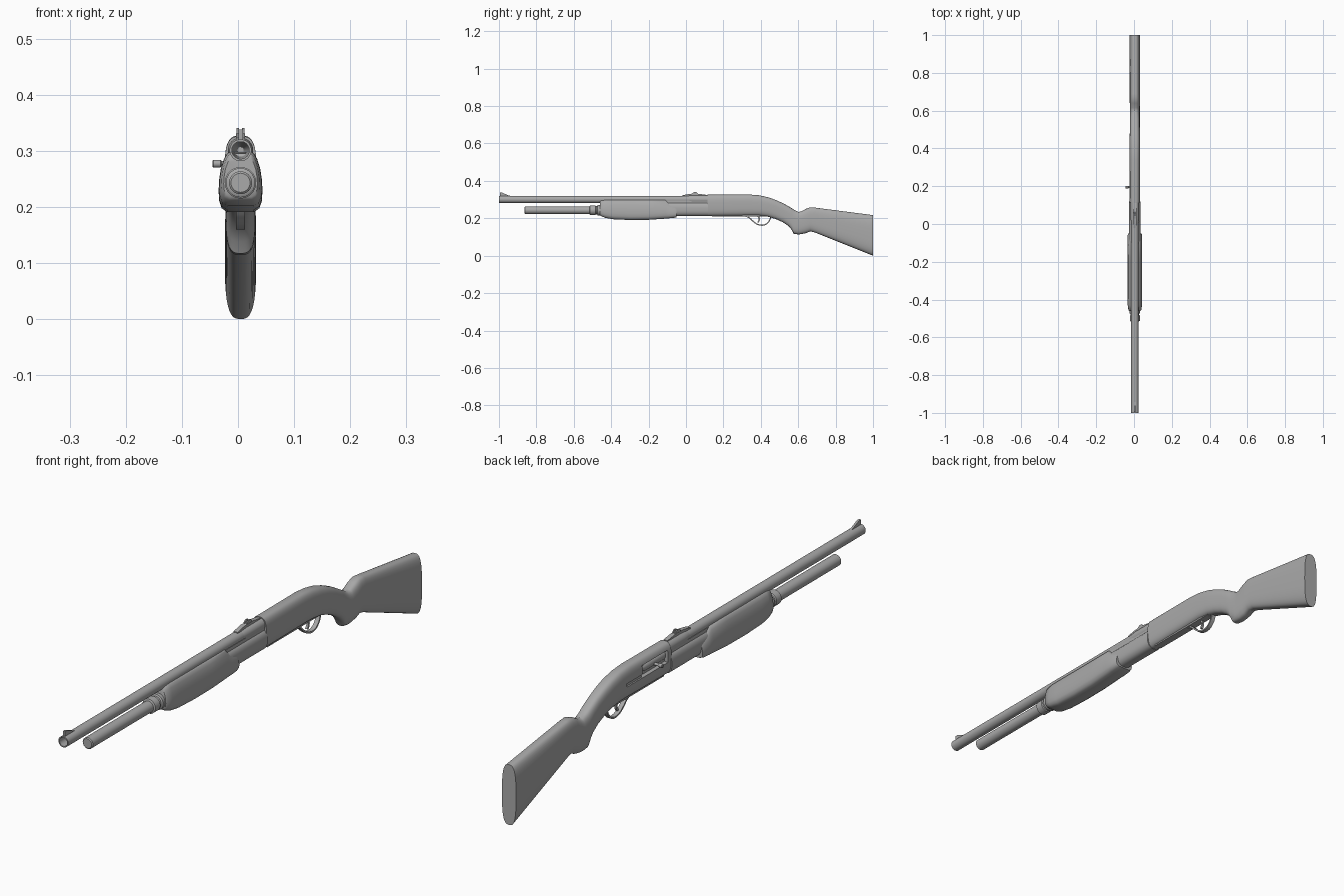
import bpy, bmesh, math
from mathutils import Vector, Matrix

cube = bpy.data.objects.get("Cube")
if cube:
    bpy.data.objects.remove(cube)

AXIS = 0.0045      # centre plane of the body
BARREL_Z = 0.301
TUBE_Z = 0.243

grey = bpy.data.materials.new("mid_grey")
grey.use_nodes = True
COLOUR = (0.4, 0.4, 0.4, 1)
grey.diffuse_color = COLOUR
grey.node_tree.nodes["Principled BSDF"].inputs["Base Color"].default_value = COLOUR


def finish(name, bm, angle=35):
    bmesh.ops.recalc_face_normals(bm, faces=bm.faces)
    mesh = bpy.data.meshes.new(name)
    bm.to_mesh(mesh)
    bm.free()
    ob = bpy.data.objects.new(name, mesh)
    bpy.context.collection.objects.link(ob)
    mesh.materials.append(grey)
    smooth(ob, angle)
    return ob


def smooth(ob, angle=35):
    bpy.ops.object.select_all(action='DESELECT')
    ob.select_set(True)
    bpy.context.view_layer.objects.active = ob
    bpy.ops.object.shade_smooth_by_angle(angle=math.radians(angle))


def skin(bm, rings, closed=False):
    rows = [[bm.verts.new(p) for p in ring] for ring in rings]
    pairs = list(zip(rows, rows[1:]))
    if closed:
        pairs.append((rows[-1], rows[0]))
    for a, b in pairs:
        n = len(a)
        for i in range(n):
            j = (i + 1) % n
            bm.faces.new((a[i], a[j], b[j], b[i]))
    if not closed:
        bm.faces.new(rows[0])
        bm.faces.new(rows[-1])


def oval(power, n=40):
    """Unit superellipse outline."""
    pts = []
    for i in range(n):
        t = math.tau * i / n
        c, s = math.cos(t), math.sin(t)
        pts.append((math.copysign(abs(c) ** (2 / power), c),
                    math.copysign(abs(s) ** (2 / power), s)))
    return pts


def loft(name, outline, sections, angle=35):
    """Sections are (y, bottom, top, half width)."""
    bm = bmesh.new()
    skin(bm, [[(AXIS + u * w, y, (lo + hi) / 2 + v * (hi - lo) / 2)
               for u, v in outline] for y, lo, hi, w in sections])
    return finish(name, bm, angle)


def lathe(name, profile, z, closed=False, n=32):
    """Profile of (y, radius) turned around the y direction."""
    bm = bmesh.new()
    skin(bm, [[(AXIS + r * math.cos(math.tau * i / n), y, z + r * math.sin(math.tau * i / n))
               for i in range(n)] for y, r in profile], closed)
    return finish(name, bm)


def plate(name, pts, half, x=AXIS):
    """Side outline of (y, z) given a thickness."""
    bm = bmesh.new()
    skin(bm, [[(x + s, y, z) for y, z in pts] for s in (-half, half)])
    return finish(name, bm)


def box(name, low, high):
    (x0, y0, z0), (x1, y1, z1) = low, high
    return plate(name, [(y0, z0), (y1, z0), (y1, z1), (y0, z1)], (x1 - x0) / 2, (x0 + x1) / 2)


def strap(name, pts, half, thick):
    """Flat strip bent along a smooth side path of (y, z)."""
    cu = bpy.data.curves.new(name, 'CURVE')
    cu.dimensions = '3D'
    cu.twist_mode = 'Z_UP'
    sp = cu.splines.new('BEZIER')
    sp.bezier_points.add(len(pts) - 1)
    for bp, (y, z) in zip(sp.bezier_points, pts):
        bp.co = (AXIS, y, z)
        bp.handle_left_type = bp.handle_right_type = 'AUTO'
    section = bpy.data.curves.new(name + "_section", 'CURVE')
    s2 = section.splines.new('POLY')
    s2.points.add(3)
    for p, (u, v) in zip(s2.points, ((-1, -1), (1, -1), (1, 1), (-1, 1))):
        p.co = (u * half, v * thick, 0, 1)
    s2.use_cyclic_u = True
    helper = bpy.data.objects.new(name + "_section", section)
    bpy.context.collection.objects.link(helper)
    cu.bevel_mode = 'OBJECT'
    cu.bevel_object = helper
    cu.use_fill_caps = True
    tmp = bpy.data.objects.new(name, cu)
    bpy.context.collection.objects.link(tmp)
    bpy.context.view_layer.update()
    bm = bmesh.new()
    bm.from_mesh(tmp.evaluated_get(bpy.context.evaluated_depsgraph_get()).to_mesh())
    bpy.data.objects.remove(tmp)
    bpy.data.objects.remove(helper)
    return finish(name, bm)


# Receiver flowing into grip and shoulder stock
body = loft("receiver_and_stock", oval(3), [
    (0.115, 0.212, 0.326, 0.028), (0.34, 0.214, 0.327, 0.028), (0.39, 0.214, 0.323, 0.028),
    (0.44, 0.208, 0.312, 0.028), (0.48, 0.196, 0.298, 0.027), (0.52, 0.178, 0.28, 0.026),
    (0.55, 0.157, 0.263, 0.026), (0.565, 0.138, 0.254, 0.026), (0.576, 0.117, 0.247, 0.026),
    (0.6, 0.114, 0.234, 0.026), (0.615, 0.115, 0.236, 0.026), (0.64, 0.12, 0.25, 0.027),
    (0.665, 0.13, 0.259, 0.027), (0.69, 0.124, 0.257, 0.027), (1.0, 0.0, 0.217, 0.028)])

# Ejection port and handle slot cut into one side
for low, high in (((-0.05, 0.135, 0.262), (-0.008, 0.28, 0.305)),
                  ((-0.05, 0.27, 0.262), (-0.018, 0.37, 0.274))):
    cutter = box("port_cutter", low, high)
    cutter.hide_render = True
    mod = body.modifiers.new("port", 'BOOLEAN')
    mod.operation = 'DIFFERENCE'
    mod.solver = 'EXACT'
    mod.object = cutter
    bpy.context.view_layer.objects.active = body
    bpy.ops.object.modifier_apply(modifier=mod.name)
    bpy.data.objects.remove(cutter)
smooth(body)

# Bolt and its side handle
lathe("bolt", [(0.13, 0.018), (0.25, 0.018), (0.26, 0.013)], 0.284)
handle = lathe("bolt_handle", [(-0.012, 0.005), (0.008, 0.005), (0.01, 0.007), (0.022, 0.007),
                               (0.024, 0.005)], 0, n=16)
for v in handle.data.vertices:
    x, y, z = v.co
    v.co = (-0.0215 - y, 0.195 + (x - AXIS), 0.277 + z)
handle.data.flip_normals()
bm = bmesh.new()
bm.from_mesh(handle.data)
bmesh.ops.recalc_face_normals(bm, faces=bm.faces)
bm.to_mesh(handle.data)
bm.free()

# Barrel with an open bore
lathe("barrel", [(-1, 0.0155), (-1, 0.0195), (0.13, 0.0195), (0.13, 0.004), (-0.8, 0.0155)],
      BARREL_Z, closed=True)
lathe("barrel_collar", [(0.0, 0.0195), (0.03, 0.0225), (0.13, 0.0225)], BARREL_Z)

# Magazine tube with its stepped collar
lathe("magazine_tube", [(-0.863, 0.017), (-0.86, 0.0205), (-0.51, 0.0205), (0.13, 0.0205)], TUBE_Z)
lathe("tube_collar", [(-0.516, 0.021), (-0.513, 0.026), (-0.485, 0.026), (-0.482, 0.0225),
                      (-0.475, 0.0225), (-0.472, 0.028), (-0.44, 0.028)], TUBE_Z)

# Pump grip
half = [(0.62, -1), (0.86, -0.88), (0.97, -0.65), (1, -0.35), (0.98, 0),
        (0.9, 0.4), (0.76, 0.75), (0.62, 0.94), (0.5, 1)]
grip_outline = half + [(-u, v) for u, v in reversed(half)]
loft("pump_grip", grip_outline, [
    (-0.46, 0.218, 0.288, 0.03), (-0.455, 0.212, 0.295, 0.034), (-0.43, 0.202, 0.298, 0.038),
    (-0.39, 0.195, 0.298, 0.039), (-0.3, 0.191, 0.298, 0.039), (-0.2, 0.192, 0.298, 0.039),
    (-0.11, 0.198, 0.298, 0.039), (-0.09, 0.2, 0.278, 0.039), (-0.06, 0.203, 0.269, 0.038),
    (-0.05, 0.206, 0.262, 0.036)], 40)

# Slide sleeve between grip and receiver
loft("slide_sleeve", oval(2.6), [(-0.12, 0.211, 0.288, 0.031), (0.118, 0.211, 0.288, 0.031)])
box("slide_bridge", (AXIS - 0.02, -0.12, 0.26), (AXIS + 0.02, 0.118, 0.295))

# Guard plate, guard loop and trigger
box("guard_plate", (AXIS - 0.014, 0.14, 0.21), (AXIS + 0.014, 0.44, 0.218))
strap("trigger_guard", [(0.305, 0.215), (0.335, 0.205), (0.36, 0.183), (0.385, 0.167),
                        (0.42, 0.165), (0.442, 0.182), (0.455, 0.21)], 0.008, 0.003)
strap("trigger", [(0.385, 0.215), (0.392, 0.195), (0.385, 0.178)], 0.004, 0.004)

# Front and rear sights
plate("front_sight", [(-0.995, 0.315), (-0.925, 0.315), (-0.95, 0.323), (-0.985, 0.338),
                      (-0.995, 0.338)], 0.004)
plate("rear_sight_base", [(-0.02, 0.315), (0.11, 0.315), (0.11, 0.325), (0.07, 0.331),
                          (0.02, 0.331), (-0.02, 0.323)], 0.008)
for side in (-1, 1):
    plate("rear_sight_leaf", [(0.02, 0.325), (0.07, 0.325), (0.055, 0.341), (0.045, 0.341)],
          0.002, AXIS + side * 0.005)
